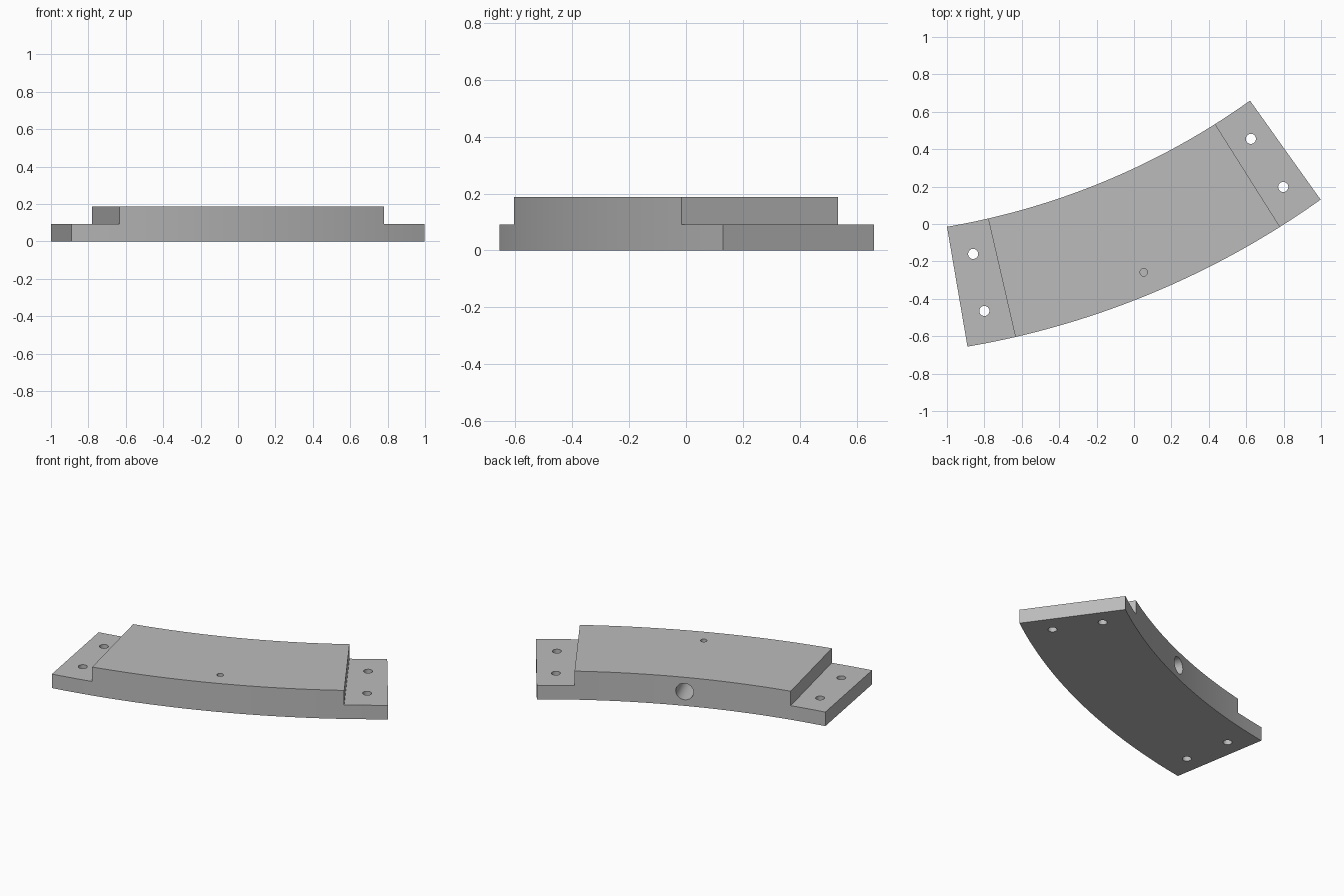
import bpy, bmesh
from math import radians, cos, sin
from mathutils import Matrix, Vector

if "Cube" in bpy.data.objects:
    bpy.data.objects.remove(bpy.data.objects["Cube"], do_unlink=True)

# Arc layout: centre of curvature, radii, middle direction and half angles
CX, CY = -1.662, 3.859
R_IN, R_OUT = 3.93, 4.58
MID, HALF, SHOULDER = radians(-67.4), radians(12.9), radians(9.63)
TAB_Z, TOP_Z = 0.092, 0.187

grey = bpy.data.materials.new("plain_grey")
grey.use_nodes = True
colour = (0.5, 0.5, 0.5, 1)
grey.diffuse_color = colour
grey.node_tree.nodes["Principled BSDF"].inputs["Base Color"].default_value = colour


def polar(r, a, z=0):
    return Vector((CX + r * cos(a), CY + r * sin(a), z))


def span(a, b, n):
    return [a + (b - a) * i / n for i in range(n)]


def add_object(name, bm):
    bmesh.ops.recalc_face_normals(bm, faces=bm.faces)
    mesh = bpy.data.meshes.new(name)
    bm.to_mesh(mesh)
    bm.free()
    obj = bpy.data.objects.new(name, mesh)
    bpy.context.collection.objects.link(obj)
    mesh.materials.append(grey)
    return obj


def raise_faces(bm, faces, height):
    new = bmesh.ops.extrude_face_region(bm, geom=faces)["geom"]
    verts = [g for g in new if isinstance(g, bmesh.types.BMVert)]
    bmesh.ops.translate(bm, verts=verts, vec=(0, 0, height))
    return [g for g in new if isinstance(g, bmesh.types.BMFace)]


# Curved plate, with the middle raised above the two end tabs
bm = bmesh.new()
angles = (span(-HALF, -SHOULDER, 6) + span(-SHOULDER, SHOULDER, 36)
          + span(SHOULDER, HALF, 6) + [HALF])
rows = [[bm.verts.new(polar(r, MID + a)) for r in (R_IN, R_OUT)] for a in angles]
sheet = [bm.faces.new((p[0], p[1], q[1], q[0])) for p, q in zip(rows, rows[1:])]
tops = raise_faces(bm, sheet, TAB_Z)


def in_middle(face):
    d = face.calc_center_median() - Vector((CX, CY, 0))
    axis = Vector((cos(MID), sin(MID)))
    return d.xy.angle(axis) < SHOULDER


raise_faces(bm, [f for f in tops if in_middle(f)], TOP_Z - TAB_Z)
plate = add_object("curved_plate", bm)


def cut_hole(start, end, radius):
    axis = end - start
    bm = bmesh.new()
    turn = axis.to_track_quat("Z", "Y").to_matrix().to_4x4()
    bmesh.ops.create_cone(bm, cap_ends=True, segments=32, radius1=radius,
                          radius2=radius, depth=axis.length,
                          matrix=Matrix.Translation((start + end) / 2) @ turn)
    cutter = add_object("hole_cutter", bm)
    cutter.hide_render = True
    mod = plate.modifiers.new("hole", "BOOLEAN")
    mod.operation, mod.solver, mod.object = "DIFFERENCE", "EXACT", cutter
    bpy.ops.object.modifier_apply(modifier=mod.name)
    bpy.data.objects.remove(cutter, do_unlink=True)


bpy.context.view_layer.objects.active = plate
plate.select_set(True)

# Bolt holes through the tabs
for x, y in ((-0.86, -0.16), (-0.8, -0.465), (0.625, 0.455), (0.798, 0.198)):
    cut_hole(Vector((x, y, -0.1)), Vector((x, y, 0.3)), 0.027)

# Blind bore from the inner curved face, and the small hole that meets it
mid_z = TOP_Z / 2
cut_hole(polar(R_IN - 0.1, MID, mid_z), polar(4.5, MID, mid_z), 0.054)
cut_hole(polar(4.46, MID, mid_z), polar(4.46, MID, 0.3), 0.02)

bpy.ops.object.shade_smooth_by_angle(angle=radians(30))
